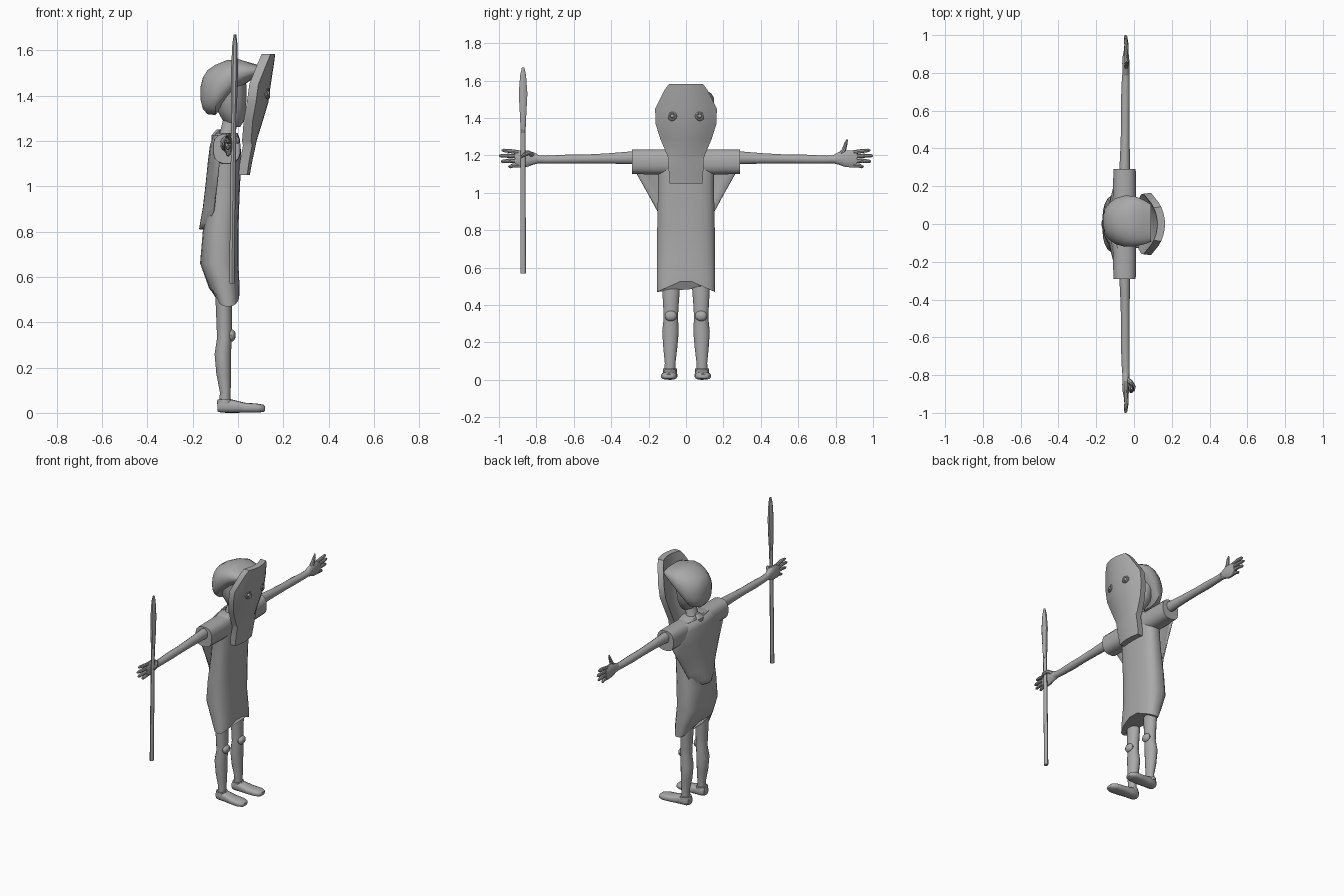
import bpy, bmesh, math
from mathutils import Vector, Matrix

grey = bpy.data.materials.new("plain grey")
grey.diffuse_color = (0.4, 0.4, 0.4, 1)


def finish(name, bm, angle=40):
    bmesh.ops.recalc_face_normals(bm, faces=bm.faces)
    me = bpy.data.meshes.new(name)
    bm.to_mesh(me)
    bm.free()
    me.materials.append(grey)
    ob = bpy.data.objects.new(name, me)
    bpy.context.collection.objects.link(ob)
    bpy.ops.object.select_all(action='DESELECT')
    ob.select_set(True)
    bpy.context.view_layer.objects.active = ob
    bpy.ops.object.shade_smooth_by_angle(angle=math.radians(angle))
    return ob


def skin(bm, rings, closed=True, cap=True):
    """Join rows of points with quads."""
    rows = [[bm.verts.new(p) for p in r] for r in rings]
    n = len(rows[0])
    for a, b in zip(rows, rows[1:]):
        for i in range(n if closed else n - 1):
            j = (i + 1) % n
            bm.faces.new((a[i], a[j], b[j], b[i]))
    if cap:
        bm.faces.new(rows[0])
        bm.faces.new(rows[-1])
    return rows


def section(axis, ring, n, power):
    """Superellipse ring: (position, centre u, centre v, radius u, radius v)."""
    t, cu, cv, ru, rv = ring
    pts = []
    for k in range(n):
        a = 2 * math.pi * (k + 0.5) / n
        c, s = math.cos(a), math.sin(a)
        u = cu + ru * math.copysign(abs(c) ** power, c)
        v = cv + rv * math.copysign(abs(s) ** power, s)
        pts.append({'x': (t, u, v), 'y': (u, t, v), 'z': (u, v, t)}[axis])
    return pts


def loft(name, axis, rings, n=16, power=1.0, angle=40):
    bm = bmesh.new()
    skin(bm, [section(axis, r, n, power) for r in rings])
    return finish(name, bm, angle)


def tube(bm, pts, radii, n=8):
    """Round limb through points, used for fingers."""
    rings = []
    for i, p in enumerate(pts):
        d = Vector(pts[min(i + 1, len(pts) - 1)]) - Vector(pts[max(i - 1, 0)])
        q = d.to_track_quat('Z', 'Y')
        rings.append([Vector(p) + q @ Vector((radii[i] * math.cos(2 * math.pi * k / n),
                      radii[i] * math.sin(2 * math.pi * k / n), 0)) for k in range(n)])
    skin(bm, rings)


# Tunic with a hem notched upward in the middle
bm = bmesh.new()
body = [(0.47, -.045, 0, .052, .155), (0.55, -.06, 0, .068, .157), (0.66, -.083, 0, .085, .157),
        (0.8, -.077, 0, .079, .155), (0.95, -.063, 0, .07, .152), (1.08, -.054, 0, .067, .15),
        (1.16, -.052, 0, .065, .16), (1.21, -.052, 0, .06, .15), (1.235, -.05, 0, .048, .1)]
rows = skin(bm, [section('z', r, 24, .75) for r in body])
for v in rows[0]:
    v.co.z += 0.07 * (1 - abs(v.co.y) / 0.155)
finish("tunic", bm, 50)

# Cape hugging the back, tapering down from the shoulders
bm = bmesh.new()
cape = []
for z, w, x in [(1.225, .2, -.105), (1.18, .26, -.12), (1.1, .262, -.13), (1.0, .205, -.14),
                (0.9, .15, -.152), (0.84, .12, -.163), (0.81, .07, -.168)]:
    cape.append([(x + .045 * abs(t / 5) ** 2.2, w * t / 5, z) for t in range(-5, 6)])
skin(bm, cape, closed=False, cap=False)
ob = finish("cape", bm)
mod = ob.modifiers.new("thickness", 'SOLIDIFY')
mod.thickness = 0.008
mod.offset = 0

# Neck and face
loft("neck", 'z', [(1.2, -.05, 0, .05, .06), (1.24, -.045, 0, .035, .042), (1.3, -.03, 0, .035, .04)])
loft("face", 'z', [(1.262, -.01, .005, .02, .025), (1.285, -.02, .005, .045, .055),
                   (1.34, -.03, .008, .066, .085), (1.41, -.035, .01, .075, .1),
                   (1.5, -.035, .01, .07, .095)])

# Rounded hood that sweeps forward to the mask
loft("hood", 'x', [(-.165, .015, 1.41, .025, .03), (-.155, .015, 1.41, .065, .07),
                   (-.135, .015, 1.415, .095, .098), (-.1, .015, 1.425, .122, .112),
                   (-.05, .015, 1.465, .137, .092), (0, .015, 1.495, .135, .067),
                   (.05, .01, 1.505, .12, .042), (.09, .005, 1.51, .1, .025)], n=20, power=.85)

# Tall curved mask with a narrow jaw
bm = bmesh.new()
mask = []
for z, w, x, curve in [(1.05, .088, .052, .012), (1.11, .092, .063, .014), (1.18, .094, .078, .016),
                       (1.2, .1, .082, .024), (1.29, .138, .11, .045), (1.37, .163, .134, .055),
                       (1.45, .165, .145, .055), (1.55, .115, .16, .03), (1.583, .09, .164, .02)]:
    front = [(x - curve * (t / 4) ** 2, w * t / 4, z) for t in range(-4, 5)]
    back = [(p[0] - .04, p[1] * .97, z) for p in reversed(front)]
    mask.append(front + back)
skin(bm, mask)
finish("mask", bm, 35)

# Round mask eyes: raised ring and bead
for side in (-1, 1):
    bm = bmesh.new()
    m = Matrix.Translation((.129, .073 * side, 1.41)) @ Matrix.Rotation(math.radians(80), 4, 'Y') \
        @ Matrix.Rotation(math.radians(18 * side), 4, 'X').inverted()
    ring = []
    for i in range(17):
        a = 2 * math.pi * i / 16
        ring.append([m @ Vector(((.019 + .007 * math.cos(b)) * math.cos(a),
                    (.019 + .007 * math.cos(b)) * math.sin(a), .007 * math.sin(b)))
                    for b in [2 * math.pi * k / 8 for k in range(8)]])
    skin(bm, ring, cap=False)
    bmesh.ops.create_uvsphere(bm, u_segments=10, v_segments=6, radius=.011, matrix=m)
    bmesh.ops.remove_doubles(bm, verts=bm.verts, dist=1e-5)
    finish("mask_eye", bm)

for s in (-1, 1):
    # Sleeves and arms
    loft("sleeve", 'y', [(s * .08, -.05, 1.165, .06, .068), (s * .16, -.05, 1.165, .062, .068),
                         (s * .29, -.05, 1.166, .06, .066)], power=.75)
    loft("arm", 'y', [(s * .2, -.05, 1.187, .034, .037), (s * .3, -.049, 1.187, .029, .035),
                      (s * .42, -.047, 1.184, .025, .028), (s * .55, -.046, 1.181, .023, .024),
                      (s * .64, -.046, 1.18, .024, .025), (s * .75, -.044, 1.178, .022, .021),
                      (s * .8, -.042, 1.18, .02, .023)], n=12)
    # Palm with four fingers and a thumb
    loft("palm", 'y', [(s * .78, -.043, 1.179, .019, .02), (s * .815, -.043, 1.184, .019, .034),
                       (s * .85, -.043, 1.183, .02, .046), (s * .89, -.043, 1.181, .017, .047),
                       (s * .915, -.043, 1.181, .012, .04)], n=12)
    bm = bmesh.new()
    for z0, z1, end in [(1.215, 1.227, .985), (1.193, 1.198, 1.0), (1.17, 1.168, .99), (1.147, 1.14, .95)]:
        mid = (.9 + end) / 2
        tube(bm, [(-.043, s * .885, z0), (-.04, s * mid, (z0 + z1) / 2 + .003),
                  (-.044, s * (end - .01), z1), (-.045, s * end, z1)], [.011, .011, .009, .004])
    if s > 0:
        tube(bm, [(-.043, .82, 1.195), (-.04, .845, 1.23), (-.035, .855, 1.265), (-.035, .862, 1.285)],
             [.014, .012, .009, .004])
    else:  # thumb wrapped round the spear
        tube(bm, [(-.04, -.82, 1.2), (-.015, -.84, 1.215), (0, -.862, 1.205), (-.002, -.885, 1.19)],
             [.014, .012, .01, .005])
    finish("fingers", bm)

    # Legs, knee pads and shoes
    loft("leg", 'z', [(.03, -.06, s * .086, .026, .03), (.09, -.056, s * .085, .024, .029),
                      (.17, -.063, s * .084, .033, .038), (.26, -.067, s * .083, .037, .045),
                      (.33, -.06, s * .081, .033, .039), (.38, -.06, s * .081, .035, .041),
                      (.5, -.063, s * .08, .037, .049), (.62, -.065, s * .078, .04, .053)])
    bm = bmesh.new()
    bmesh.ops.create_uvsphere(bm, u_segments=12, v_segments=8, radius=1, matrix=
                              Matrix.Translation((-.03, s * .081, .342)) @ Matrix.Diagonal((.02, .033, .028, 1)))
    finish("knee", bm)
    loft("shoe", 'x', [(-.09, s * .084, .03, .024, .024), (-.075, s * .084, .033, .036, .032),
                       (-.03, s * .085, .03, .036, .03), (.03, s * .088, .023, .042, .022),
                       (.085, s * .091, .021, .043, .02), (.112, s * .091, .02, .032, .016),
                       (.12, s * .091, .019, .018, .01)], n=14, power=.7)
    loft("ankle_cuff", 'z', [(.04, -.058, s * .086, .036, .038), (.06, -.058, s * .086, .034, .037)], n=14)

# Spear: thin shaft and leaf-shaped blade
loft("spear_shaft", 'z', [(.57, -.027, -.871, .012, .015), (.95, -.023, -.871, .012, .014),
                          (1.34, -.018, -.871, .011, .013)], n=10)
loft("spear_blade", 'z', [(1.32, -.018, -.871, .012, .014), (1.41, -.017, -.871, .016, .018),
                          (1.53, -.015, -.871, .016, .025), (1.63, -.014, -.871, .012, .017),
                          (1.67, -.013, -.871, .006, .007)], n=8)

# Small knot at the nape
loft("nape_knot", 'z', [(1.205, -.105, 0, .012, .03), (1.225, -.1, 0, .018, .035),
                        (1.25, -.085, 0, .01, .022)], n=10)
